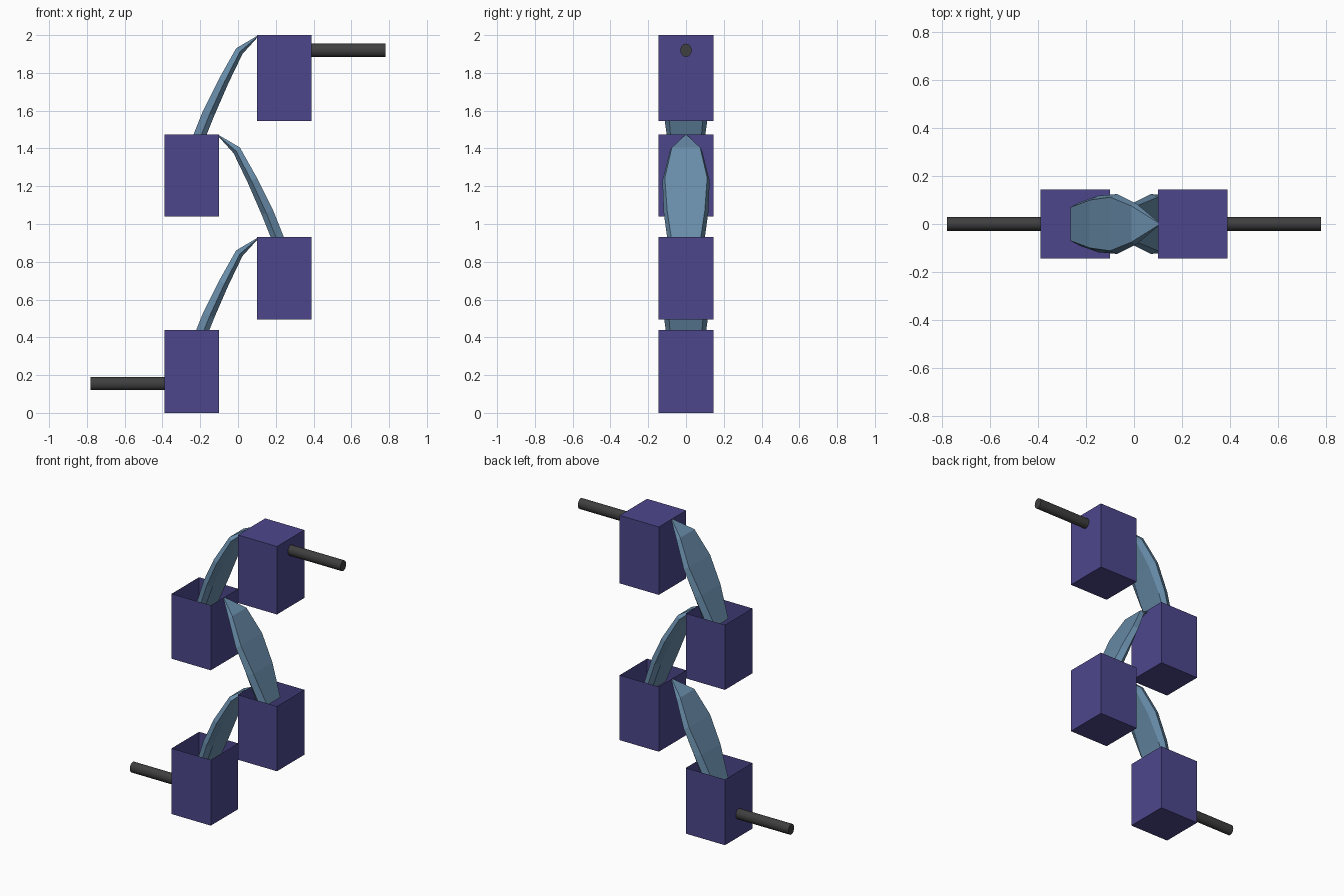
import bpy, bmesh, math
from mathutils import Matrix

if "Cube" in bpy.data.objects:
    bpy.data.objects.remove(bpy.data.objects["Cube"])


def material(name, rgb):
    m = bpy.data.materials.new(name)
    m.diffuse_color = (*rgb, 1)
    m.use_nodes = True
    m.node_tree.nodes["Principled BSDF"].inputs["Base Color"].default_value = m.diffuse_color
    return m


PURPLE = material("purple", (0.073, 0.062, 0.26))
BLUE = material("water blue", (0.14, 0.265, 0.40))
GREY = material("dark grey", (0.05, 0.05, 0.05))


def finish(bm, name, mat):
    bmesh.ops.recalc_face_normals(bm, faces=bm.faces)
    me = bpy.data.meshes.new(name)
    bm.to_mesh(me)
    bm.free()
    me.materials.append(mat)
    ob = bpy.data.objects.new(name, me)
    bpy.context.scene.collection.objects.link(ob)
    return ob


def box(name, side, z0, z1, is_open):
    bm = bmesh.new()
    mat = (Matrix.Translation((side * 0.245, 0, (z0 + z1) / 2))
           @ Matrix.Diagonal((0.29, 0.29, z1 - z0, 1)))
    bmesh.ops.create_cube(bm, size=1, matrix=mat)
    if is_open:
        top = [f for f in bm.faces if f.normal.z > 0.9]
        bmesh.ops.delete(bm, geom=top, context='FACES_ONLY')
    finish(bm, name, PURPLE)


# Stream stations: travel from lip, drop, thickness, half widths (outer, middle, inner)
STATIONS = [
    (0.00, 0.005, 0.012, 0.006, 0.010, 0.006),
    (0.11, 0.07, 0.045, 0.075, 0.085, 0.05),
    (0.20, 0.23, 0.055, 0.112, 0.125, 0.08),
    (0.285, 0.40, 0.065, 0.10, 0.118, 0.09),
    (0.365, 0.60, 0.065, 0.07, 0.09, 0.075),
]


def stream(name, side, top):
    """Water falling from the lip of the box on the given side."""
    bm = bmesh.new()
    rings = []
    for i, (d, drop, t, wo, wm, wi) in enumerate(STATIONS):
        a, b = STATIONS[max(i - 1, 0)], STATIONS[min(i + 1, len(STATIONS) - 1)]
        tx, tz = b[0] - a[0], b[1] - a[1]
        n = math.hypot(tx, tz)
        ring = []
        for depth, y in ((0, -wo), (0, wo), (0.6 * t, wm), (t, wi), (t, -wi), (0.6 * t, -wm)):
            dist = d - depth * tz / n
            z = top - drop - depth * tx / n
            ring.append(bm.verts.new((side * (0.10 - max(dist, 0)), y, z)))
        rings.append(ring)
    for r, s in zip(rings, rings[1:]):
        for k in range(6):
            bm.faces.new((r[k], r[(k + 1) % 6], s[(k + 1) % 6], s[k]))
    bm.faces.new(rings[0])
    bm.faces.new(rings[-1])
    finish(bm, name, BLUE)


def pipe(name, side, z):
    bm = bmesh.new()
    mat = Matrix.Translation((side * 0.585, 0, z)) @ Matrix.Rotation(math.pi / 2, 4, 'Y')
    bmesh.ops.create_cone(bm, cap_ends=True, segments=16, radius1=0.035, radius2=0.035,
                          depth=0.39, matrix=mat @ Matrix.Diagonal((1, 0.85, 1, 1)))
    ob = finish(bm, name, GREY)
    for p in ob.data.polygons:
        p.use_smooth = len(p.vertices) == 4
    for e in ob.data.edges:
        v0, v1 = (ob.data.vertices[i].co.x for i in e.vertices)
        e.use_edge_sharp = abs(v0 - v1) < 0.01


# Cascade of boxes, bottom to top, alternating sides
BOXES = [(-1, 0.0, 0.44), (1, 0.495, 0.93), (-1, 1.04, 1.475), (1, 1.545, 2.0)]
for i, (side, z0, z1) in enumerate(BOXES):
    box(f"basin_{i + 1}", side, z0, z1, i < 3)
    if i > 0:
        stream(f"water_stream_{i}", side, z1)

# Outlet and inlet pipes
pipe("outlet_pipe", -1, 0.155)
pipe("inlet_pipe", 1, 1.92)
